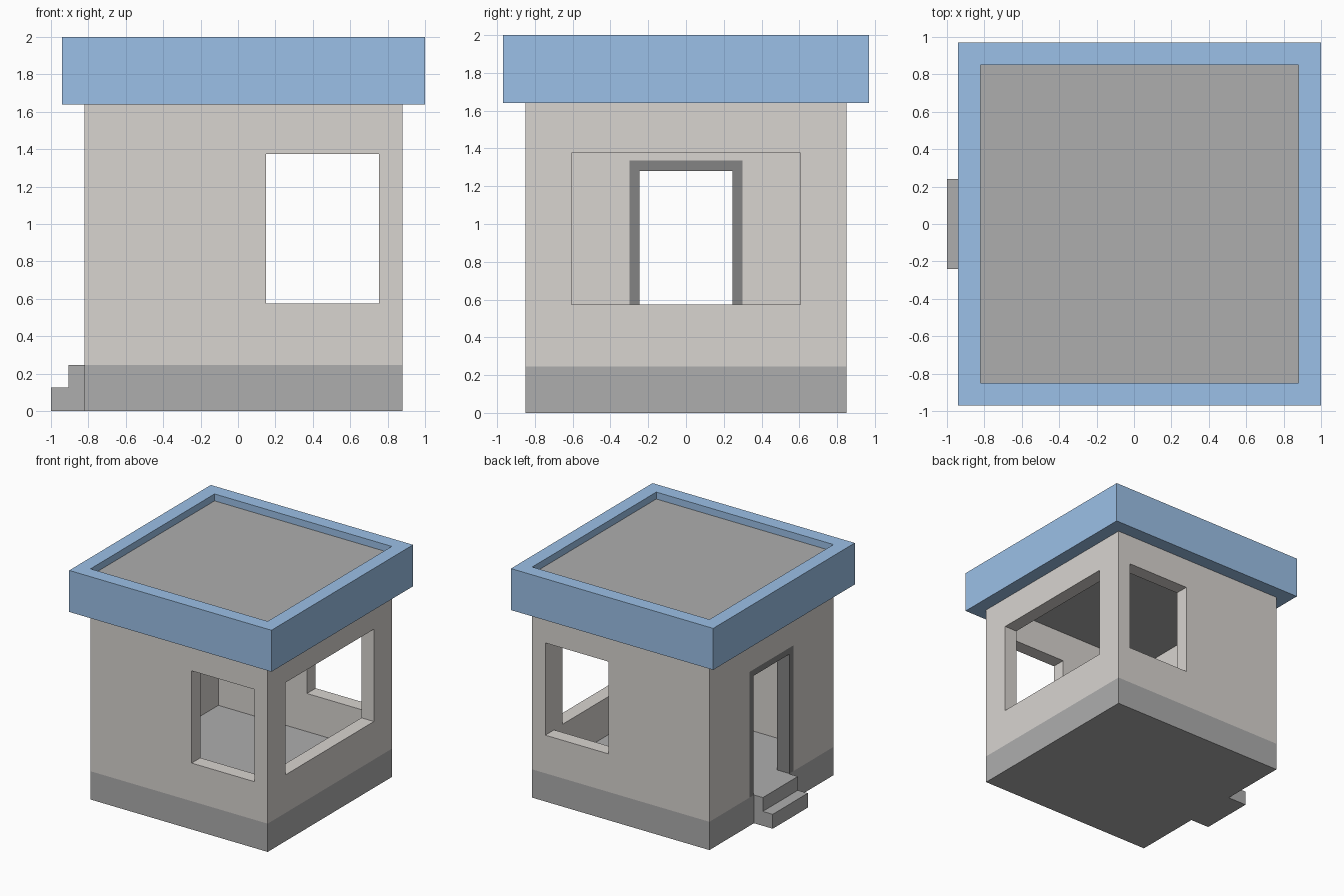
import bpy, bmesh

if "Cube" in bpy.data.objects:
    bpy.data.objects.remove(bpy.data.objects["Cube"])


def material(name, rgb):
    m = bpy.data.materials.new(name)
    m.diffuse_color = (*rgb, 1)
    m.use_nodes = True
    m.node_tree.nodes["Principled BSDF"].inputs["Base Color"].default_value = m.diffuse_color
    return m


PLASTER = material("plaster", (0.69, 0.66, 0.63))
CONCRETE = material("concrete", (0.42, 0.42, 0.42))
BLUE = material("blue_trim", (0.33, 0.53, 0.80))
DARK = material("dark_frame", (0.23, 0.23, 0.23))


def prism(name, profile, axis, lo, hi, mat=None):
    """Extrude a 2D profile along x (profile y,z) or y (profile x,z)."""
    bm = bmesh.new()
    place = (lambda a, b: (lo, a, b)) if axis == 'x' else (lambda a, b: (a, lo, b))
    face = bm.faces.new([bm.verts.new(place(a, b)) for a, b in profile])
    out = bmesh.ops.extrude_face_region(bm, geom=[face])
    for v in out["geom"]:
        if isinstance(v, bmesh.types.BMVert):
            v.co['xy'.index(axis)] = hi
    bmesh.ops.recalc_face_normals(bm, faces=bm.faces)
    me = bpy.data.meshes.new(name)
    bm.to_mesh(me)
    bm.free()
    ob = bpy.data.objects.new(name, me)
    bpy.context.collection.objects.link(ob)
    if mat:
        me.materials.append(mat)
    return ob


def box(name, x, y, z, mat=None):
    profile = [(x[0], z[0]), (x[1], z[0]), (x[1], z[1]), (x[0], z[1])]
    return prism(name, profile, 'y', y[0], y[1], mat)


def cut(target, name, x, y, z):
    cutter = box(name, x, y, z)
    cutter.hide_render = True
    cutter.hide_set(True)
    mod = target.modifiers.new(name, 'BOOLEAN')
    mod.operation = 'DIFFERENCE'
    mod.solver = 'EXACT'
    mod.object = cutter


X0, X1, Y = -0.82, 0.88, 0.85          # wall footprint
T = 0.12                               # wall thickness
FLOOR, EAVES, TOP = 0.245, 1.64, 2.0
DOOR, DOOR_TOP, JAMB = 0.30, 1.335, 0.055

# Plinth and entrance steps
box("plinth", (X0, X1), (-Y, Y), (0, FLOOR), CONCRETE)
prism("entrance_steps", [(X0, 0), (X0, FLOOR), (-0.905, FLOOR), (-0.905, 0.125),
                         (-1, 0.125), (-1, 0)], 'y', -0.24, 0.24, CONCRETE)

# Wall shell with room, windows and doorway cut out
walls = box("walls", (X0, X1), (-Y, Y), (FLOOR, EAVES), PLASTER)
cut(walls, "room_cutter", (X0 + T, X1 - T), (-Y + T, Y - T), (0, 2))
cut(walls, "front_back_window_cutter", (0.15, 0.755), (-1, 1), (0.575, 1.375))
cut(walls, "right_window_cutter", (0.6, 1), (-0.605, 0.605), (0.575, 1.375))
cut(walls, "doorway_cutter", (-1, -0.6), (-DOOR, DOOR), (0, DOOR_TOP))

# Door frame lining the doorway
d, top = DOOR - JAMB, DOOR_TOP - JAMB
prism("door_frame", [(-DOOR, FLOOR), (-DOOR, DOOR_TOP), (DOOR, DOOR_TOP), (DOOR, FLOOR),
                     (d, FLOOR), (d, top), (-d, top), (-d, FLOOR)],
      'x', X0, X0 + T, DARK)

# Flat roof sunk inside the overhanging fascia
box("roof_slab", (X0, X1), (-Y, Y), (EAVES, 1.94), CONCRETE)
for name, s in (("front", -1), ("back", 1)):
    box(name + "_fascia", (X0 - T, X1 + T), sorted((s * Y, s * (Y + T))), (EAVES, TOP), BLUE)
for name, x in (("left", X0 - T), ("right", X1)):
    box(name + "_fascia", (x, x + T), (-Y, Y), (EAVES, TOP), BLUE)
